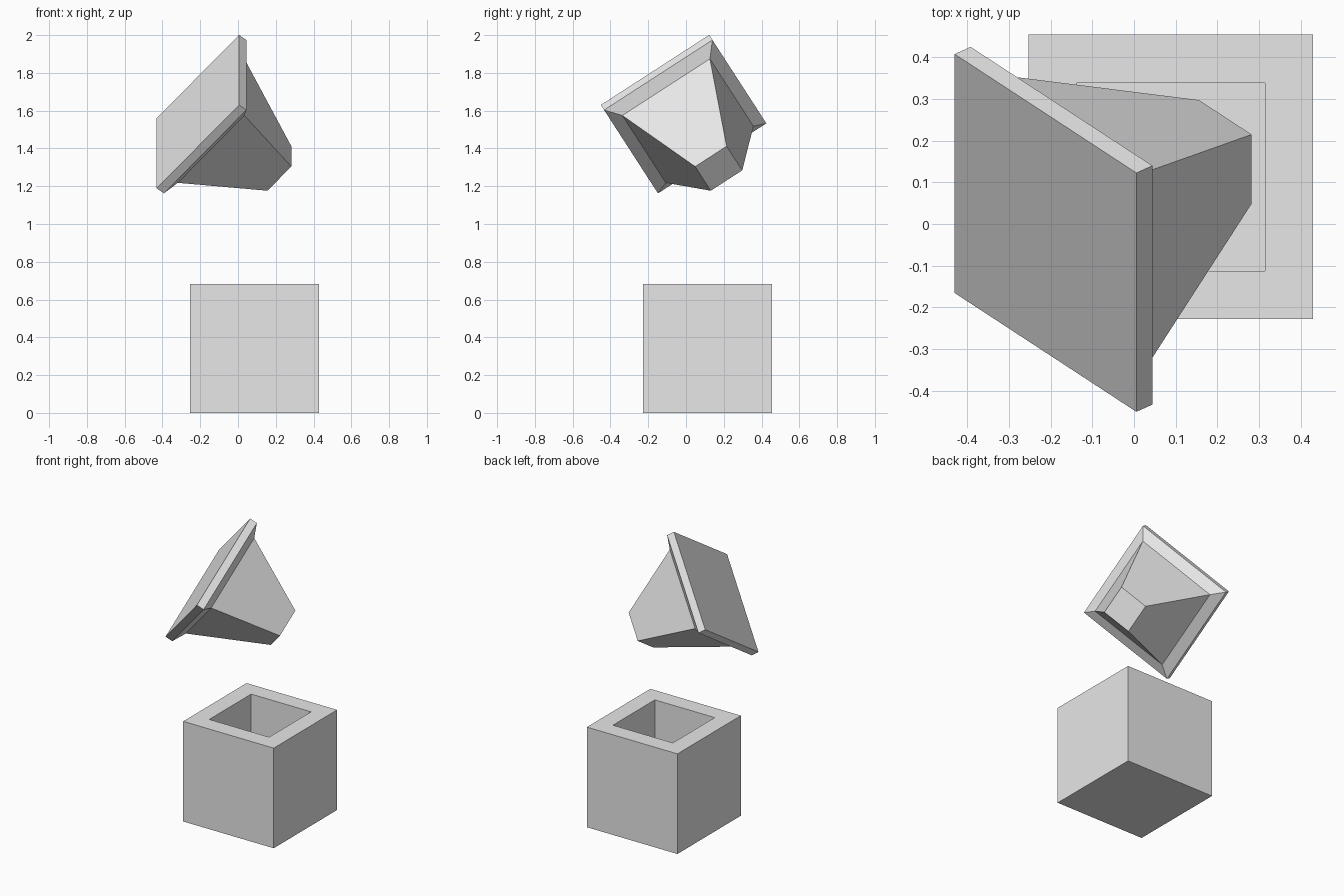
import bpy, bmesh
from mathutils import Vector, Matrix

cube = bpy.data.objects.get("Cube")
if cube:
    bpy.data.objects.remove(cube, do_unlink=True)

grey = bpy.data.materials.new("plain grey")
grey.use_nodes = True
COLOUR = (0.8, 0.8, 0.8, 1)
grey.diffuse_color = COLOUR
grey.node_tree.nodes["Principled BSDF"].inputs["Base Color"].default_value = COLOUR


def square_loft(name, sections, matrix):
    """Join square rings given as (half width, height), capping both ends."""
    bm = bmesh.new()
    corners = ((-1, -1), (1, -1), (1, 1), (-1, 1))
    rings = [[bm.verts.new((x * r, y * r, h)) for x, y in corners]
             for r, h in sections]
    for low, high in zip(rings, rings[1:]):
        for i in range(4):
            j = (i + 1) % 4
            bm.faces.new((low[i], low[j], high[j], high[i]))
    bm.faces.new(rings[0][::-1])
    bm.faces.new(rings[-1])
    bmesh.ops.recalc_face_normals(bm, faces=bm.faces)
    mesh = bpy.data.meshes.new(name)
    bm.to_mesh(mesh)
    bm.free()
    mesh.materials.append(grey)
    obj = bpy.data.objects.new(name, mesh)
    obj.matrix_world = matrix
    bpy.context.collection.objects.link(obj)
    return obj


# Hollow box: outer wall, rim, inner wall and floor
HALF, HOLE, HEIGHT, FLOOR = 0.3415, 0.226, 0.683, 0.117
square_loft("box", [(HALF, 0), (HALF, HEIGHT), (HOLE, HEIGHT), (HOLE, FLOOR)],
            Matrix.Translation((0.088, 0.113, 0)))

# Tilted stopper: flat plate, sloped collar and tapering plug
u = Vector((0, 0.84, 0.543)).normalized()
v = Vector((0.639, -0.418, 0.646))
v = (v - u * v.dot(u)).normalized()
tilt = Matrix((u, v, u.cross(v))).transposed().to_4x4()
square_loft("stopper", [(HALF, 0), (HALF, 0.05), (0.276, 0.091), (0.099, 0.561)],
            Matrix.Translation((-0.2125, -0.0215, 1.595)) @ tilt)
